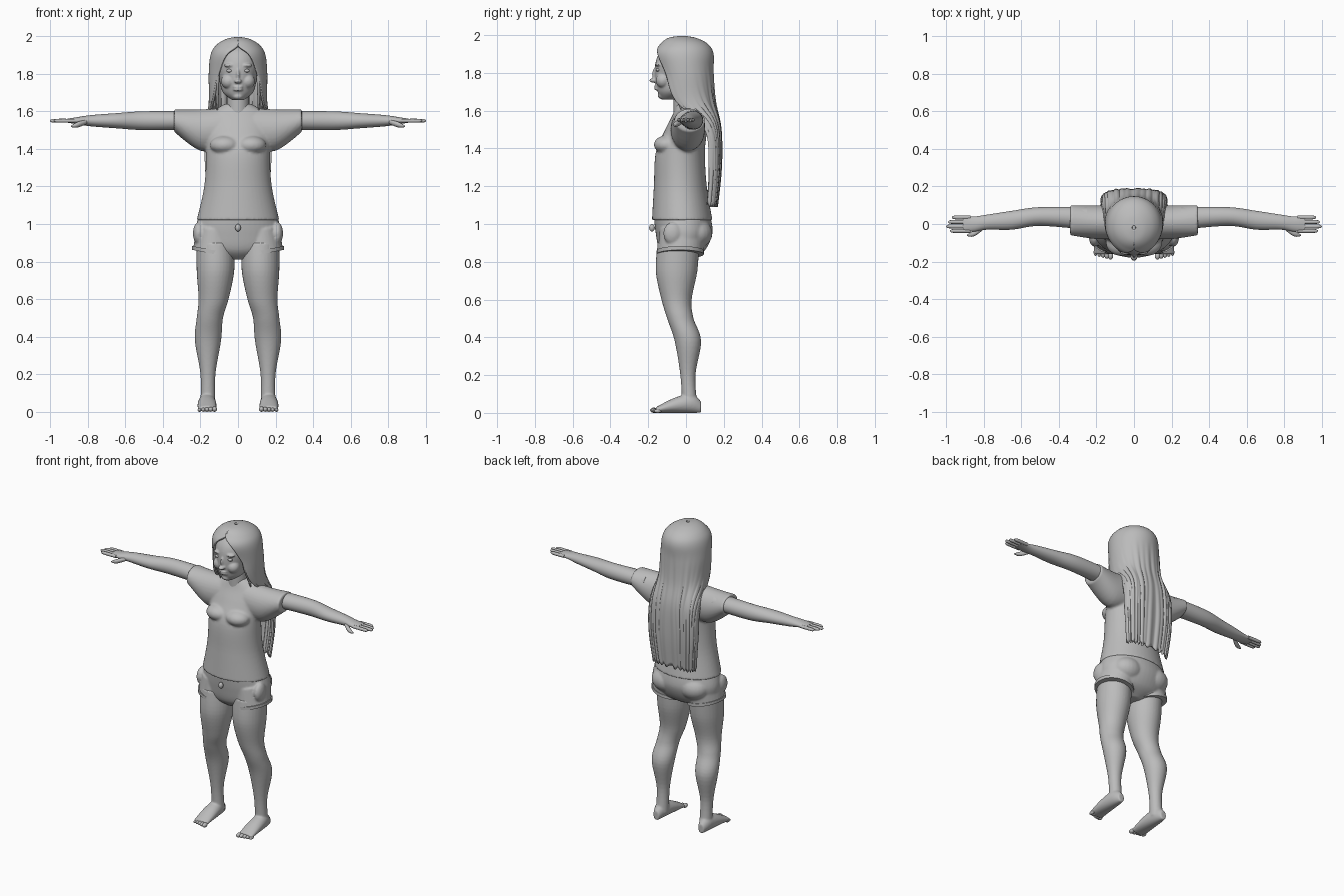
import bpy, bmesh, math
from mathutils import Matrix, Vector

old = bpy.data.objects.get("Cube")
if old:
    bpy.data.objects.remove(old)

grey = bpy.data.materials.new("plain_grey")
grey.use_nodes = True
tone = (.5, .5, .5, 1)
grey.diffuse_color = tone
grey.node_tree.nodes["Principled BSDF"].inputs["Base Color"].default_value = tone

SIDES = {"left": 1, "right": -1}
ARM_HEIGHT = 1.55


def smooth_rows(rows, steps=6):
    """Hermite interpolation of rows of numbers with neighbour tangents."""
    rows = [Vector(row) for row in rows]
    padded = [rows[0]] + rows + [rows[-1]]
    result = []
    for before, start, end, after in zip(padded, padded[1:], padded[2:], padded[3:]):
        leave, arrive = (end - before) / 2, (after - start) / 2
        for step in range(steps):
            t = step / steps
            ease = t * t * (3 - 2 * t)
            result.append(start.lerp(end, ease) + leave * t * (1 - t) ** 2
                          - arrive * t * t * (1 - t))
    return result + [rows[-1]]


def loft(bm, axis, rows, side=1, shear=0, sides=32):
    """Tube through ellipses: place on axis, two centres, two radii."""
    rings = []
    for place, mid_u, mid_v, radius_u, radius_v in smooth_rows(rows):
        ring = []
        for index in range(sides):
            angle = math.tau * index / sides
            u = mid_u + radius_u * math.cos(angle)
            v = mid_v + radius_v * math.sin(angle)
            x, y, z = {"x": (place, u, v), "y": (u, place, v), "z": (u, v, place)}[axis]
            ring.append(bm.verts.new((x * side, y, z + shear * (u - mid_u))))
        rings.append(ring)
    for low, high in zip(rings, rings[1:]):
        for index in range(sides):
            bm.faces.new((low[index - 1], low[index], high[index], high[index - 1]))
    bm.faces.new(rings[0])
    bm.faces.new(rings[-1])


def trunk(bm, rows):
    """Upright loft on the middle plane: height, depth centre, two radii."""
    loft(bm, "z", [(z, 0, y, wide, deep) for z, y, wide, deep in rows], sides=48)


def ball(bm, centre, radii, side=1):
    x, y, z = centre
    place = Matrix.Translation((x * side, y, z)) @ Matrix.Diagonal((*radii, 1))
    bmesh.ops.create_uvsphere(bm, u_segments=24, v_segments=14, radius=1, matrix=place)


def finish(bm, name, voxel=0, thickness=0):
    """Turn the bmesh into an object, optionally fused into one skin."""
    bmesh.ops.recalc_face_normals(bm, faces=bm.faces)
    mesh = bpy.data.meshes.new(name)
    bm.to_mesh(mesh)
    bm.free()
    for face in mesh.polygons:
        face.use_smooth = True
    mesh.set_sharp_from_angle(angle=math.radians(50))
    mesh.materials.append(grey)
    obj = bpy.data.objects.new(name, mesh)
    bpy.context.collection.objects.link(obj)
    if voxel:
        fuse = obj.modifiers.new("fuse", "REMESH")
        fuse.mode = "VOXEL"
        fuse.voxel_size = voxel
        fuse.use_smooth_shade = True
        soften = obj.modifiers.new("soften", "SMOOTH")
        soften.iterations = 3
    if thickness:
        shell = obj.modifiers.new("shell", "SOLIDIFY")
        shell.thickness = thickness
        shell.offset = 0


# Shirt with sleeves
bm = bmesh.new()
trunk(bm, [(1.02, -.02, .22, .16), (1.2, -.03, .18, .14), (1.38, -.03, .17, .13),
           (1.5, 0, .18, .11), (1.58, .01, .16, .08), (1.64, .01, .07, .06)])
for side in SIDES.values():
    ball(bm, (.07, -.1, 1.42), (.08, .07, .05), side)
    loft(bm, "x", [(.06, .01, 1.51, .09, .11), (.2, .01, 1.5, .09, .11),
                   (.34, .02, ARM_HEIGHT, .08, .06)], side)
finish(bm, "shirt", voxel=.008)

# Shorts with trouser legs, seat and side pockets
bm = bmesh.new()
trunk(bm, [(1.04, -.02, .21, .15), (.95, -.01, .23, .15),
           (.86, -.02, .2, .12), (.81, -.03, .05, .06)])
for side in SIDES.values():
    loft(bm, "z", [(.97, .12, -.02, .1, .12), (.84, .13, -.03, .11, .12)], side, shear=.2)
    ball(bm, (.1, .05, .95), (.1, .09, .08), side)
    ball(bm, (.21, -.07, .95), (.03, .05, .06), side)
finish(bm, "shorts", voxel=.007)

bm = bmesh.new()
for side in SIDES.values():
    loft(bm, "z", [(z, .13, -.03, .115, .125) for z in (.84, .86)], side, shear=.2)
finish(bm, "shorts_cuffs")

bm = bmesh.new()
ball(bm, (0, -.18, .98), (.015, .015, .02))
finish(bm, "shorts_button")

for label, side in SIDES.items():
    # Leg and foot, with the sole flat on the ground
    bm = bmesh.new()
    loft(bm, "z", [(.9, .12, -.04, .1, .11), (.75, .12, -.05, .1, .11),
                   (.6, .13, -.05, .08, .08), (.5, .15, -.03, .07, .07),
                   (.38, .16, .01, .07, .07), (.2, .16, .01, .04, .04),
                   (.04, .16, .02, .04, .04)], side)
    loft(bm, "y", [(y, .165, height, wide, height) for y, wide, height in (
        (.08, .02, .03), (.03, .04, .05), (-.06, .05, .04), (-.16, .05, .015))], side)
    finish(bm, label + "_leg", voxel=.006)

    # Toes, shrinking outwards
    bm = bmesh.new()
    for toe in range(5):
        size = .014 - toe * .001
        ball(bm, (.125 + toe * .02, -.17 + toe * .005, size), (size, .02, size), side)
    finish(bm, label + "_toes")

    # Arm and palm
    bm = bmesh.new()
    loft(bm, "x", [(x, y, ARM_HEIGHT, deep, high) for x, y, deep, high in (
        (.25, .03, .06, .05), (.5, .04, .05, .05), (.65, .02, .05, .04),
        (.78, .01, .04, .03), (.85, 0, .04, .02), (.91, 0, .04, .01))], side)
    finish(bm, label + "_arm")

    # Fingers and thumb
    bm = bmesh.new()
    for finger, tip in enumerate((.97, .99, 1, .98)):
        y = .035 - finger * .024
        loft(bm, "x", [(x, y, ARM_HEIGHT, size, size) for x, size in (
            (.87, .01), (tip - .02, .01), (tip, .003))], side, sides=12)
    loft(bm, "x", [(.79, -.01, ARM_HEIGHT, .01, .01), (.85, -.05, 1.53, .015, .015),
                   (.89, -.06, 1.52, .004, .004)], side, sides=12)
    finish(bm, label + "_fingers")

# Neck
bm = bmesh.new()
trunk(bm, [(z, 0, .06, .065) for z in (1.57, 1.74)])
finish(bm, "neck")

# Head with nose, lips, chin, brows and cheeks
bm = bmesh.new()
trunk(bm, [(1.66, -.09, .03, .04), (1.7, -.06, .08, .09), (1.77, -.03, .1, .135),
           (1.86, -.01, .12, .15), (1.92, -.01, .1, .12), (1.96, 0, .06, .07)])
ball(bm, (0, -.17, 1.76), (.02, .025, .012))
ball(bm, (0, -.16, 1.79), (.01, .02, .04))
for z in (1.715, 1.73):
    ball(bm, (0, -.155, z), (.026, .014, .007))
ball(bm, (0, -.12, 1.68), (.03, .03, .02))
for side in SIDES.values():
    ball(bm, (.045, -.145, 1.845), (.03, .02, .01), side)
    ball(bm, (.05, -.12, 1.76), (.04, .04, .04), side)
finish(bm, "head", voxel=.005)

bm = bmesh.new()
for side in SIDES.values():
    ball(bm, (.045, -.148, 1.816), (.018, .012, .009), side)
finish(bm, "eyes")


def bend(value, power):
    return math.copysign(abs(value) ** power, value)


# Long hair, an open sheet: height, depth centre, two radii, half opening in degrees
bm = bmesh.new()
columns = 140
previous = None
for z, y, wide, deep, gap in smooth_rows([
        (1.99, -.02, .01, .01, 0), (1.98, -.02, .06, .07, 0), (1.95, -.01, .11, .12, 0),
        (1.9, -.01, .14, .15, 25), (1.8, 0, .15, .14, 42), (1.65, .02, .15, .13, 60),
        (1.5, .11, .17, .07, 85), (1.3, .12, .17, .06, 90), (1.1, .11, .15, .05, 90)]):
    loose = max(0, min(1, (1.85 - z) * 2))
    power = 1 - .3 * loose
    row = []
    for column in range(columns + 1):
        across = column / columns
        angle = math.radians(gap + (360 - 2 * gap) * across)
        wave = 1 + .04 * loose * (math.sin(70 * across) + math.sin(120 * across))
        ragged = .01 * loose * math.sin(90 * across)
        row.append(bm.verts.new((wide * bend(math.sin(angle), power),
                                 y - deep * wave * bend(math.cos(angle), power),
                                 z + ragged)))
    if previous:
        for column in range(columns):
            bm.faces.new((previous[column], previous[column + 1],
                          row[column + 1], row[column]))
    previous = row
bmesh.ops.remove_doubles(bm, verts=bm.verts, dist=.0002)
finish(bm, "hair", thickness=.012)

# Loose locks framing the face
bm = bmesh.new()
for side in SIDES.values():
    for lock in range(3):
        x, y = .11 + lock * .015, -.1 + lock * .03
        loft(bm, "z", [(1.88, x - .01, y, .005, .005), (1.75, x, y + .02, .01, .015),
                       (1.6, x, y + .08, .004, .004)], side, sides=12)
finish(bm, "face_locks")
